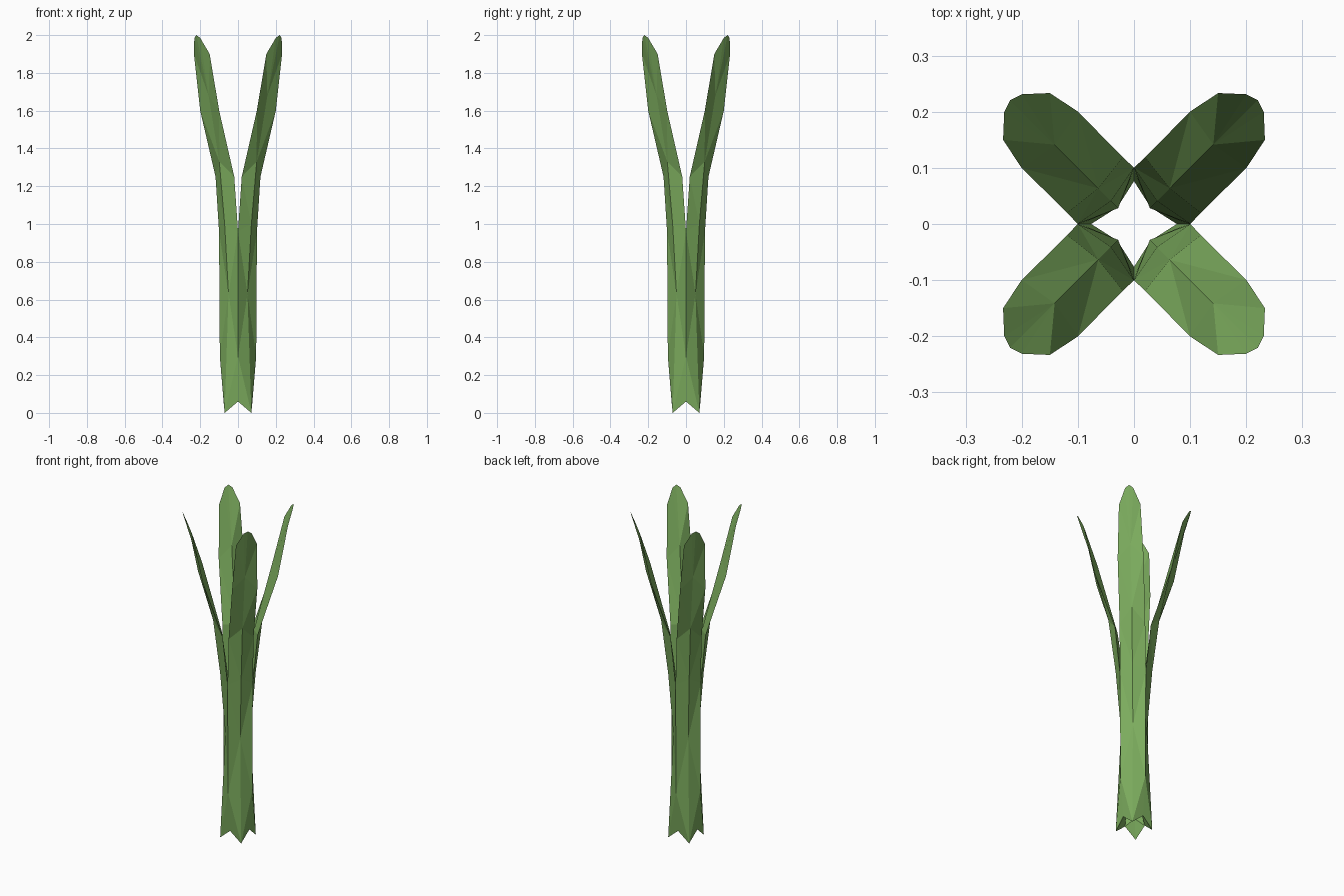
import bpy, bmesh, math
from mathutils import Matrix

if "Cube" in bpy.data.objects:
    bpy.data.objects.remove(bpy.data.objects["Cube"])

green = bpy.data.materials.new("leaf green")
green.diffuse_color = (0.20, 0.41, 0.11, 1)
green.use_nodes = True
green.node_tree.nodes["Principled BSDF"].inputs["Base Color"].default_value = green.diffuse_color

# leaf profile: rim (height, distance from axis, half width), and the two crease lines
RIM = [(.06, .054, .054), (.30, .068, .068), (.96, .071, .071), (1.25, .098, .070),
       (1.60, .212, .071), (1.90, .271, .059), (1.985, .305, .022)]
OUTER = [(0, .10), (.63, .071), (1.0, .10), (1.33, .14), (1.68, .22), (2.0, .312)]
INNER = [(0, .10), (.10, .042), (.63, .040), (1.0, .058), (1.25, .09), (1.68, .20), (2.0, .312)]


def stitch(bm, a, b):
    """Fill the gap between two rising lines of vertices with triangles."""
    i = j = 0
    while i < len(a) - 1 or j < len(b) - 1:
        up_a = j == len(b) - 1 or (i < len(a) - 1 and a[i + 1].co.z < b[j + 1].co.z)
        if up_a:
            bm.faces.new((a[i], a[i + 1], b[j]))
            i += 1
        else:
            bm.faces.new((a[i], b[j + 1], b[j]))
            j += 1


def make_leaf(name, angle):
    bm = bmesh.new()
    left, right = ([bm.verts.new((r, s * w, z)) for z, r, w in RIM] for s in (1, -1))
    outer = [bm.verts.new((r, 0, z)) for z, r in OUTER]
    inner = [outer[0]] + [bm.verts.new((r, 0, z)) for z, r in INNER[1:-1]] + [outer[-1]]
    # outer and inner skins, both halves
    for crease in (outer, inner):
        for rim in (left, right):
            stitch(bm, rim, crease)
    bmesh.ops.recalc_face_normals(bm, faces=bm.faces)
    bm.transform(Matrix.Rotation(angle, 4, 'Z'))
    me = bpy.data.meshes.new(name)
    bm.to_mesh(me)
    bm.free()
    me.materials.append(green)
    bpy.context.collection.objects.link(bpy.data.objects.new(name, me))


# four leaves on the diagonals
for k, side in enumerate(("back_right", "back_left", "front_left", "front_right")):
    make_leaf("leaf_" + side, math.radians(45 + 90 * k))
